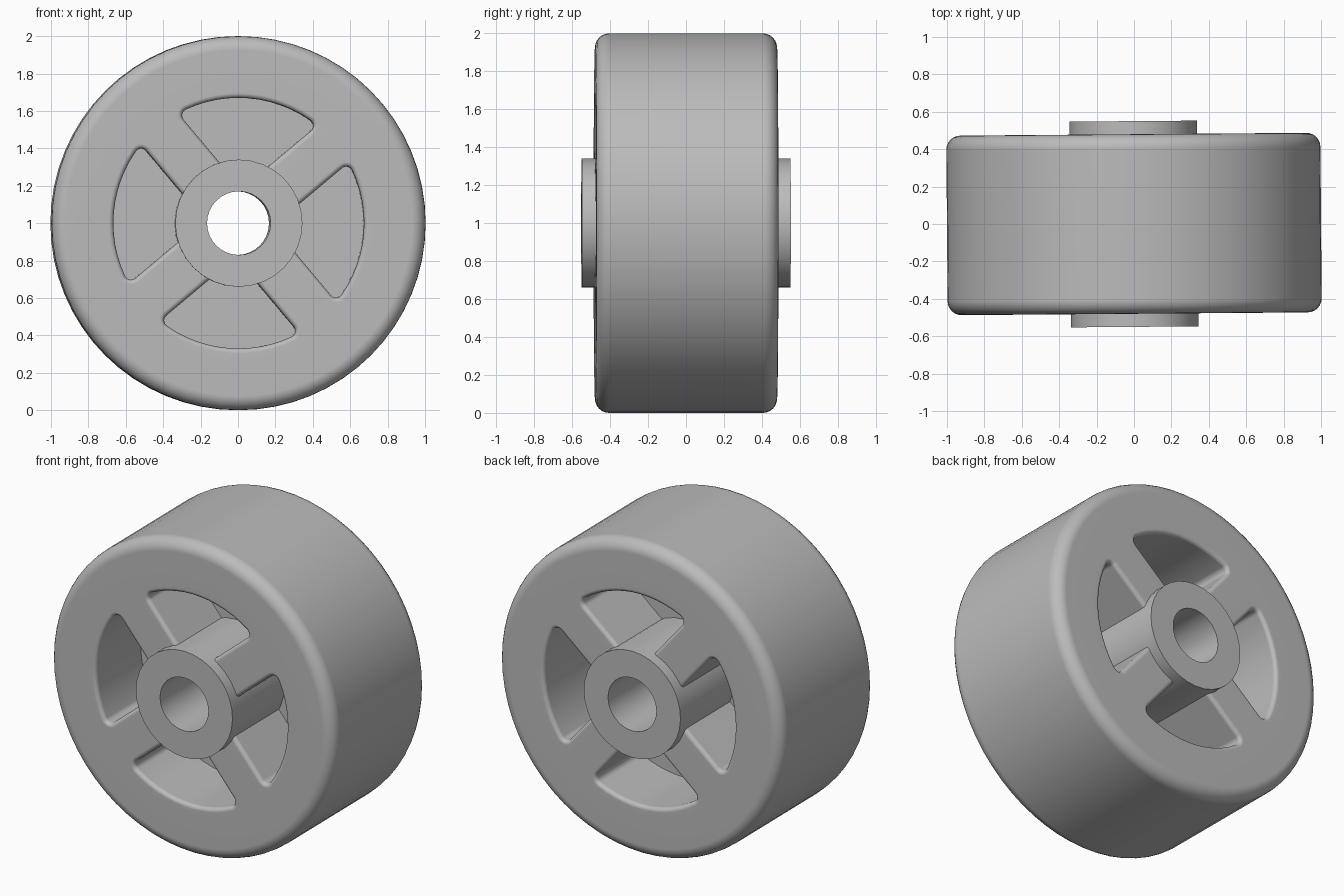
import bpy, bmesh, math
from math import cos, sin, pi, radians

cube = bpy.data.objects.get("Cube")
if cube:
    bpy.data.objects.remove(cube, do_unlink=True)

HALF = 0.48          # half width of the wheel
SEAM = 0.735         # radius where tyre meets core
HUB_R = 0.34
SPOKE = 0.13         # half width of a spoke
POCKET_R = 0.67
EDGE = 0.025         # rounding of the pocket rims
WEB = 0.02           # half thickness of the central web
TURN = radians(40)   # direction of the first spoke

grey = bpy.data.materials.new("wheel grey")
grey.use_nodes = True
colour = (0.5, 0.5, 0.5, 1)
grey.diffuse_color = colour
grey.node_tree.nodes["Principled BSDF"].inputs["Base Color"].default_value = colour


def finish(name, bm):
    """Turn a bmesh into an object standing at the axle."""
    bmesh.ops.recalc_face_normals(bm, faces=bm.faces)
    mesh = bpy.data.meshes.new(name)
    bm.to_mesh(mesh)
    bm.free()
    mesh.materials.append(grey)
    obj = bpy.data.objects.new(name, mesh)
    bpy.context.collection.objects.link(obj)
    obj.location.z = 1
    obj.rotation_euler.z = 0.008
    return obj


def bridge(bm, a, b):
    for i in range(len(a)):
        j = (i + 1) % len(a)
        bm.faces.new((a[i], a[j], b[j], b[i]))


def lathe(name, profile, sides):
    """Spin a closed (radius, y) profile around the axle."""
    bm = bmesh.new()
    rings = []
    for k in range(sides):
        t = 2 * pi * k / sides
        rings.append([bm.verts.new((r * cos(t), y, r * sin(t))) for r, y in profile])
    for k in range(sides):
        bridge(bm, rings[k], rings[(k + 1) % sides])
    return finish(name, bm)


def arc(cx, cy, r, a0, a1, n):
    return [(cx + r * cos(a0 + (a1 - a0) * i / n), cy + r * sin(a0 + (a1 - a0) * i / n))
            for i in range(n + 1)]


def pocket_outline(grow):
    """Sector between two spokes lying along the local axes, corners rounded."""
    fillet, inner = 0.035, 0.29
    w, big = SPOKE - grow, POCKET_R + grow
    cy = SPOKE + fillet
    cx = math.sqrt((POCKET_R - fillet) ** 2 - cy ** 2)
    a = math.atan2(cy, cx)
    b = math.asin(w / inner)
    return (arc(cx, cy, fillet + grow, -pi / 2, a, 5)
            + arc(0, 0, big, a, pi / 2 - a, 12)[1:-1]
            + arc(cy, cx, fillet + grow, pi / 2 - a, pi, 5)
            + arc(0, 0, inner, pi / 2 - b, b, 6))


def smooth(obj):
    bpy.ops.object.select_all(action='DESELECT')
    obj.select_set(True)
    bpy.context.view_layer.objects.active = obj
    bpy.ops.object.shade_smooth_by_angle(angle=radians(30))
    mod = obj.modifiers.new("even shading", 'WEIGHTED_NORMAL')
    mod.keep_sharp = True


# Tyre with rounded shoulders
R = 0.075
tyre = lathe("tyre", [(SEAM, -HALF)]
             + arc(1 - R, -HALF + R, R, -pi / 2, 0, 6)
             + arc(1 - R, HALF - R, R, 0, pi / 2, 6)
             + [(SEAM, HALF)], 64)

# Hub tube
hub = lathe("hub", [(0.17, -0.55), (HUB_R, -0.55), (HUB_R, 0.55), (0.17, 0.55)], 32)

# Core disc, then four pockets cut in each side
core = lathe("spoked_core", [(0.25, -HALF), (SEAM, -HALF), (SEAM, HALF), (0.25, HALF)], 64)

steps = [(-0.02, EDGE)]
for i in range(6):
    t = pi / 2 * i / 5
    steps.append((EDGE * (1 - cos(t)), EDGE * (1 - sin(t))))
steps.append((HALF - WEB, 0))

bm = bmesh.new()
for side in (-1, 1):
    for k in range(4):
        turn = TURN + k * pi / 2
        c, s = cos(turn), sin(turn)
        rings = [[bm.verts.new((p * c - q * s, side * (HALF - depth), p * s + q * c))
                  for p, q in pocket_outline(grow)] for depth, grow in steps]
        for a, b in zip(rings, rings[1:]):
            bridge(bm, a, b)
        bm.faces.new(rings[0])
        bm.faces.new(rings[-1])
cutter = finish("pocket_cutter", bm)
cutter.hide_render = True

cut = core.modifiers.new("pockets", 'BOOLEAN')
cut.operation = 'DIFFERENCE'
cut.solver = 'EXACT'
cut.object = cutter
graph = bpy.context.evaluated_depsgraph_get()
carved = bpy.data.meshes.new_from_object(core.evaluated_get(graph))
core.modifiers.clear()
core.data = carved
bpy.data.objects.remove(cutter, do_unlink=True)

for part in (tyre, hub, core):
    smooth(part)
